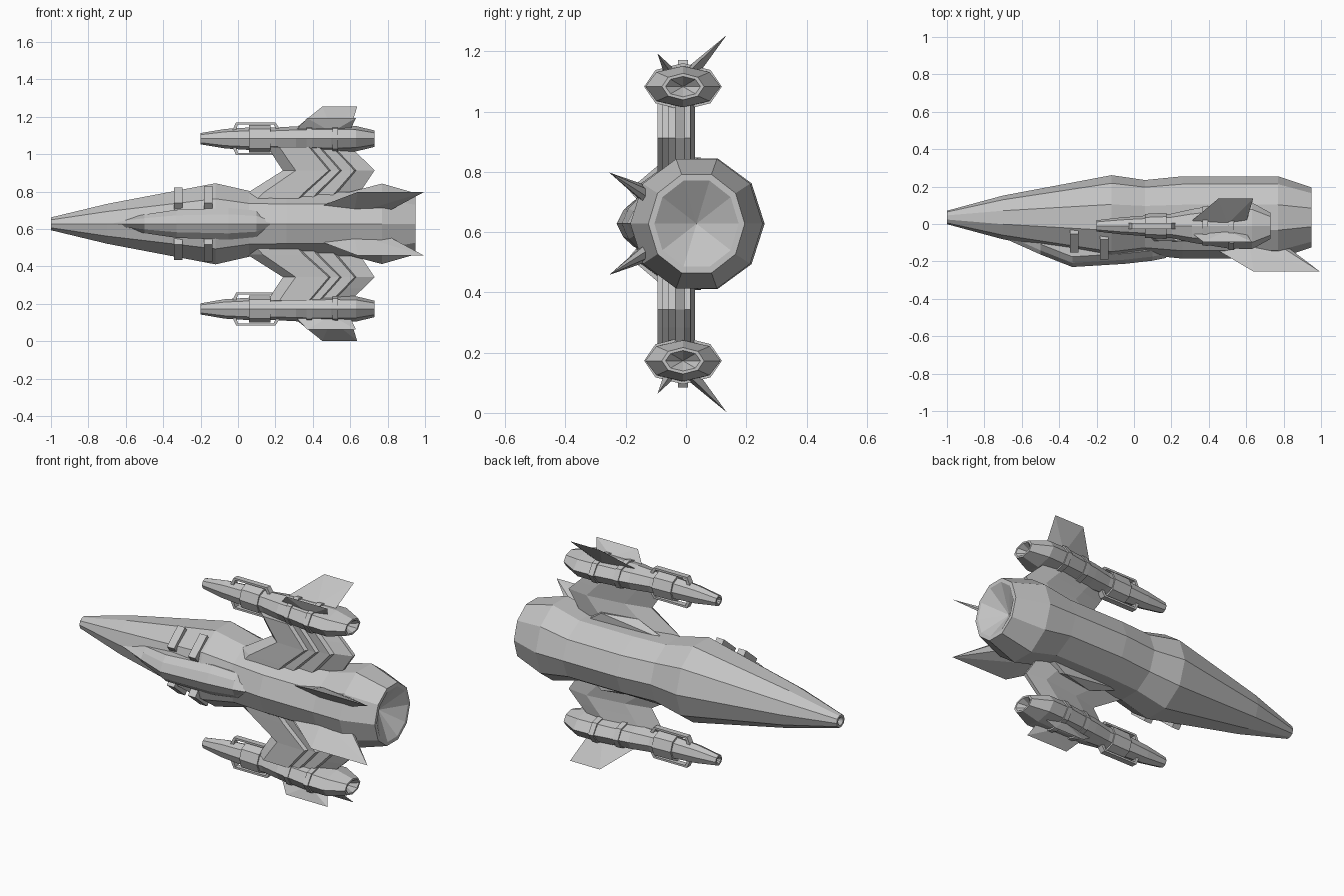
import bpy, bmesh, math

if "Cube" in bpy.data.objects:
    bpy.data.objects.remove(bpy.data.objects["Cube"])

ZC = 0.628   # height of the ship's long axis
YC = 0.035   # depth of the hull axis
grey = bpy.data.materials.new("hull_grey")
grey.diffuse_color = (0.55, 0.55, 0.55, 1)
grey.use_nodes = True
grey.node_tree.nodes["Principled BSDF"].inputs["Base Color"].default_value = grey.diffuse_color


def finish(name, bm):
    bmesh.ops.recalc_face_normals(bm, faces=bm.faces)
    me = bpy.data.meshes.new(name)
    bm.to_mesh(me)
    bm.free()
    me.materials.append(grey)
    ob = bpy.data.objects.new(name, me)
    bpy.context.collection.objects.link(ob)
    return ob


def loft(name, rings):
    """Skin rings of equal point count; a one-point ring closes to a tip."""
    bm = bmesh.new()
    vr = [[bm.verts.new(p) for p in r] for r in rings]
    for a, b in zip(vr, vr[1:]):
        n = max(len(a), len(b))
        for i in range(n):
            j = (i + 1) % n
            if len(b) == 1:
                bm.faces.new((a[i], a[j], b[0]))
            elif len(a) == 1:
                bm.faces.new((a[0], b[j], b[i]))
            else:
                bm.faces.new((a[i], a[j], b[j], b[i]))
    for r in (vr[0], vr[-1]):
        if len(r) > 2:
            bm.faces.new(r)
    return finish(name, bm)


def hull(name, pts):
    bm = bmesh.new()
    for p in pts:
        bm.verts.new(p)
    bmesh.ops.convex_hull(bm, input=bm.verts[:])
    return finish(name, bm)


def ring(x, ry, rz, n, cy, cz):
    if ry == 0:
        return [(x, cy, cz)]
    return [(x, cy + ry * math.cos(2 * math.pi * i / n),
             cz + rz * math.sin(2 * math.pi * i / n)) for i in range(n)]


# Main fuselage, ten-sided, with hollow nose tip and exhaust cone
body = [(-0.97, 0, 0), (-1.0, .024, .024), (-1.0, .036, .036), (-.7, .117, .112),
        (-.12, .226, .228), (.06, .2, .185), (.26, .22, .18), (.6, .22, .18),
        (.77, .22, .226), (.95, .16, .172), (.95, .14, .15), (.86, 0, 0)]
loft("fuselage", [ring(x, a, b, 10, YC, ZC) for x, a, b in body])

# Canopy: x, half width, front y
canopy = [(-.69, .012, -.078), (-.5, .05, -.163), (-.33, .075, -.23),
          (-.05, .085, -.213), (.1, .07, -.196), (.17, .025, -.182)]
loft("canopy", [[(x, yf + dy, ZC + k * w) for k, dy in
                 ((0, 0), (.6, .022), (1, .055), (1, .12), (-1, .12), (-1, .055), (-.6, .022))]
                for x, w, yf in canopy])


def lerp(a, b, t):
    return a + (b - a) * t


for s, side in ((1, "upper"), (-1, "lower")):
    Z = lambda d: ZC + s * d

    # Canopy clamps lying on the hull facets
    for k, (x, y, d, ln) in enumerate(((-.32, -.088, .135, .065), (-.16, -.122, .14, .07))):
        c, n = math.cos(.7), math.sin(.7)
        hull(f"{side}_clamp_{k}",
             [(x + i * .023, y + j * ln * c - m * .022 * n, Z(d + j * ln * n + m * .022 * c))
              for i in (-1, 1) for j in (-1, 1) for m in (-1, 1)])

    # Rear fins on the hull
    hull(f"{side}_tail_fin", [
        (.43, -.13, Z(.09)), (.83, -.13, Z(.09)),
        (.62, -.125, Z(.055)), (.62, -.125, Z(.125)),
        (.8, -.13, Z(.065)), (.8, -.13, Z(.115)),
        (.64, -.255, Z(.17)), (.995, -.255, Z(.17))])

    # Swept wing with chevron steps: chord fraction, y
    prof = [(0, -.035), (.14, -.09), (.5, -.095), (.52, -.075), (.62, -.078), (.64, -.058),
            (.78, -.06), (.8, -.035), (1, -.005), (1, .015), (.75, .03), (.3, .0)]
    plan = [(.08, -.03, .58), (.165, .05, .65), (.285, .24, .73), (.345, .2, .67), (.41, .16, .6)]
    loft(f"{side}_wing", [[(lerp(a, b, f), y, Z(d)) for f, y in prof] for d, a, b in plan])
    # Wing root fairing behind the wing
    hull(f"{side}_root_fairing", [(.1, .03, Z(.16)), (.6, .05, Z(.15)), (.5, .05, Z(.22)),
                                  (.3, .0, Z(.22)), (.55, -.02, Z(.2)), (.2, -.02, Z(.16))])

    # Eight-sided engine nacelle with inlet and exhaust cones
    NY, ND = -.01, .455
    nac = [(-.17, 0, 0), (-.2, .02, .02), (-.2, .03, .03), (-.07, .045, .052),
           (.06, .055, .06), (.2, .065, .06), (.31, .09, .066), (.5, .12, .07),
           (.63, .125, .068), (.73, .07, .044), (.73, .058, .034), (.67, 0, 0)]
    loft(f"{side}_nacelle", [ring(x, a, b, 8, NY, Z(ND)) for x, a, b in nac])

    # Nacelle collars
    for k, (x0, x1, a0, a1, b) in enumerate(((.06, .175, .064, .07, .073),
                                             (.365, .395, .104, .108, .076),
                                             (.505, .535, .127, .129, .078))):
        loft(f"{side}_collar_{k}", [ring(x0, a0, b, 8, NY, Z(ND)), ring(x1, a1, b, 8, NY, Z(ND))])

    # Bracket rails on the outside and inside of each nacelle
    for t in (1, -1):
        rail = [(-.03, .045), (-.01, .088), (.2, .088), (.225, .05),
                (.205, .05), (.19, .077), (.0, .077), (-.01, .045)]
        loft(f"{side}_rail_{'outer' if t > 0 else 'inner'}",
             [[(x, NY + y, Z(ND + t * d)) for x, d in rail] for y in (-.016, .016)])

    # Nacelle fins: a long one to the back, a short one to the front
    hull(f"{side}_nacelle_fin", [
        (.3, .01, Z(.505)), (.6, .01, Z(.505)),
        (.5, .0, Z(.515)), (.5, .04, Z(.495)),
        (.45, .135, Z(.626)), (.637, .135, Z(.626))])
    hull(f"{side}_small_fin", [
        (.31, -.05, Z(.50)), (.6, -.05, Z(.50)),
        (.5, -.07, Z(.49)), (.5, -.035, Z(.51)),
        (.37, -.095, Z(.565)), (.63, -.095, Z(.565))])
